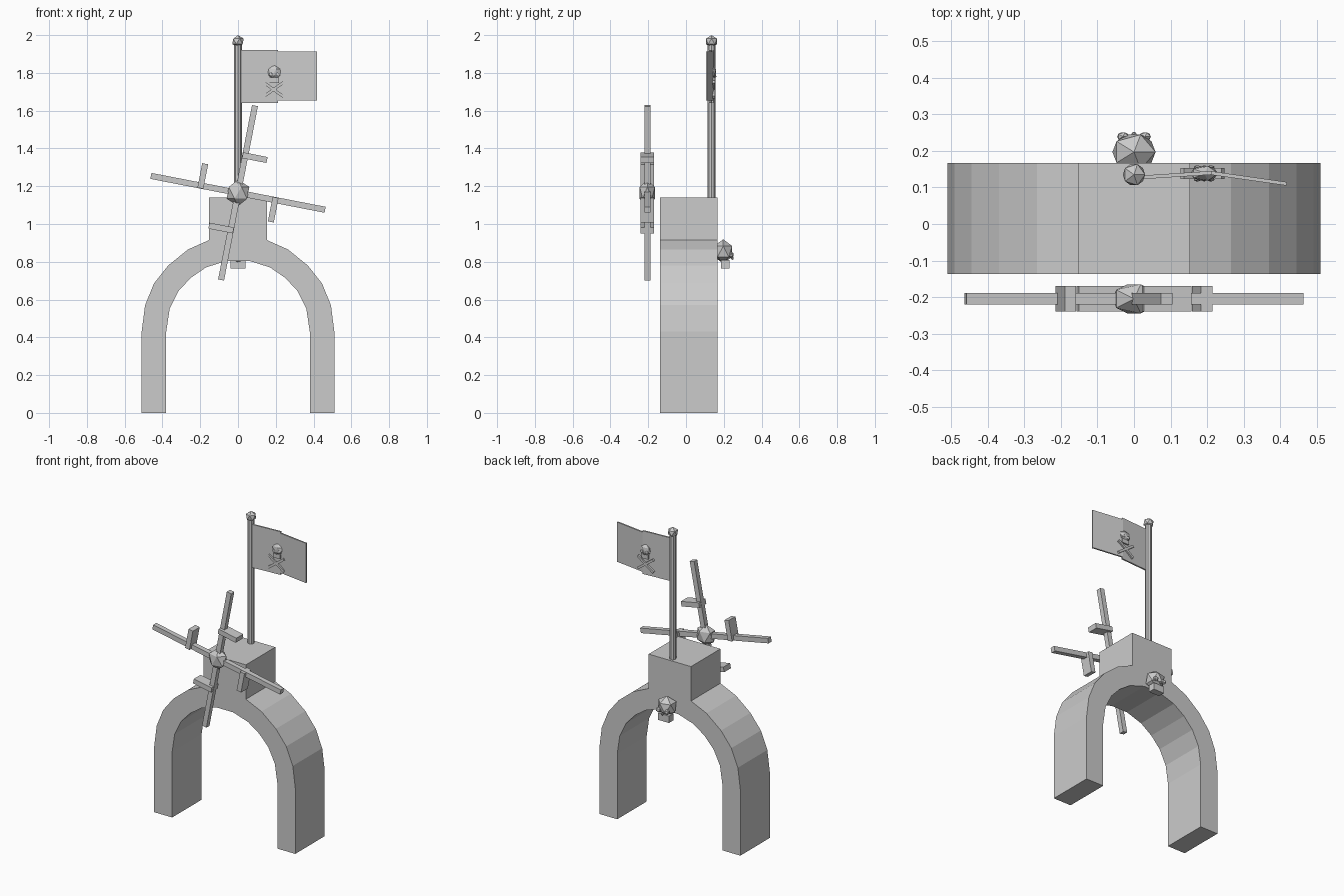
import bpy, bmesh, math
from mathutils import Matrix, Vector

if "Cube" in bpy.data.objects:
    bpy.data.objects.remove(bpy.data.objects["Cube"])

stone = bpy.data.materials.new("light_grey")
stone.use_nodes = True
GREY = (0.6, 0.6, 0.6, 1)
stone.diffuse_color = GREY
stone.node_tree.nodes["Principled BSDF"].inputs["Base Color"].default_value = GREY


def finish(name, bm):
    bmesh.ops.recalc_face_normals(bm, faces=bm.faces)
    mesh = bpy.data.meshes.new(name)
    bm.to_mesh(mesh)
    bm.free()
    mesh.materials.append(stone)
    obj = bpy.data.objects.new(name, mesh)
    bpy.context.collection.objects.link(obj)
    return obj


def box(name, center, size, turn=Matrix()):
    bm = bmesh.new()
    bmesh.ops.create_cube(bm, size=1, matrix=Matrix.Translation(center) @ turn @ Matrix.Diagonal((*size, 1)))
    return finish(name, bm)


def gem(name, center, radii):
    bm = bmesh.new()
    bmesh.ops.create_icosphere(bm, subdivisions=1, radius=1,
                               matrix=Matrix.Translation(center) @ Matrix.Diagonal((*radii, 1)))
    return finish(name, bm)


def extrude_profile(name, points, y0, y1):
    bm = bmesh.new()
    face = bm.faces.new([bm.verts.new((x, y0, z)) for x, z in points])
    new = bmesh.ops.extrude_face_region(bm, geom=[face])["geom"]
    bmesh.ops.translate(bm, verts=[v for v in new if isinstance(v, bmesh.types.BMVert)], vec=(0, y1 - y0, 0))
    return finish(name, bm)


# Arch with the raised block on its crown, mirrored half profile
outer = [(0.51, 0), (0.51, 0.43), (0.492, 0.57), (0.445, 0.685), (0.37, 0.78),
         (0.265, 0.865), (0.153, 0.915), (0.153, 1.14)]
inner = [(0.06, 0.805), (0.17, 0.77), (0.25, 0.715), (0.315, 0.645),
         (0.362, 0.55), (0.38, 0.43), (0.38, 0)]
half = inner + outer
profile = half + [(-x, z) for x, z in reversed(half)]
extrude_profile("arch", profile, -0.137, 0.167)

# Flag pole and finial
POLE_Y = 0.135
bm = bmesh.new()
bmesh.ops.create_cone(bm, cap_ends=True, segments=8, radius1=0.02, radius2=0.02, depth=0.86,
                      matrix=Matrix.Translation((0, POLE_Y, 1.54)))
finish("flag_pole", bm)
gem("pole_finial", (0, POLE_Y, 1.967), (0.034, 0.034, 0.033))


# Flag of two slightly folded panels
def panel(name, start, end, z0, z1):
    a, b = Vector((*start, 0)), Vector((*end, 0))
    d = b - a
    mid = (a + b) / 2
    box(name, (mid.x, mid.y, (z0 + z1) / 2), (d.length, 0.01, z1 - z0),
        Matrix.Rotation(math.atan2(d.y, d.x), 4, "Z"))


panel("flag_inner_panel", (0.01, 0.127), (0.212, 0.14), 1.64, 1.922)
panel("flag_outer_panel", (0.208, 0.14), (0.418, 0.11), 1.653, 1.912)


# Skull facing along +y or -y
def skull(name, center, s, side, depth):
    c = Vector(center)

    def at(x, y, z):
        return c + Vector((x * s, y * s * side * depth, z * s))

    def dims(x, y, z):
        return (x * s, y * s * depth, z * s)

    gem(name + "_head", c, dims(0.066, 0.056, 0.064))
    box(name + "_jaw", at(0, 0.012, -0.067), dims(0.078, 0.045, 0.045))
    gem(name + "_nose", at(0, 0.048, -0.036), dims(0.008, 0.008, 0.01))
    for x, label in ((0.03, "_left_eye"), (-0.03, "_right_eye")):
        gem(name + label, at(x, 0.042, -0.018), dims(0.018, 0.014, 0.018))


skull("back_skull", (0, 0.197, 0.855), 1, 1, 1)
skull("flag_skull_back", (0.192, 0.14, 1.803), 0.62, 1, 0.6)
skull("flag_skull_front", (0.192, 0.137, 1.803), 0.62, -1, 0.6)

# Crossed bones through the flag
for sign in (1, -1):
    box("crossed_bone", (0.188, 0.138, 1.712), (0.138, 0.03, 0.015),
        Matrix.Rotation(sign * math.radians(36), 4, "Y"))

# Windmill: hub, four tilted arms and a paddle on each
hub = Vector((0, -0.205, 1.165))
gem("windmill_hub", hub, (0.067, 0.047, 0.07))
for i in range(4):
    turn = Matrix.Rotation(math.radians(11 + 90 * i), 4, "Y")
    box("windmill_arm", hub + turn @ Vector((0, 0, 0.235)), (0.032, 0.032, 0.47), turn)
    box("windmill_paddle", hub + turn @ Vector((0.052, 0, 0.2)), (0.132, 0.07, 0.032), turn)
